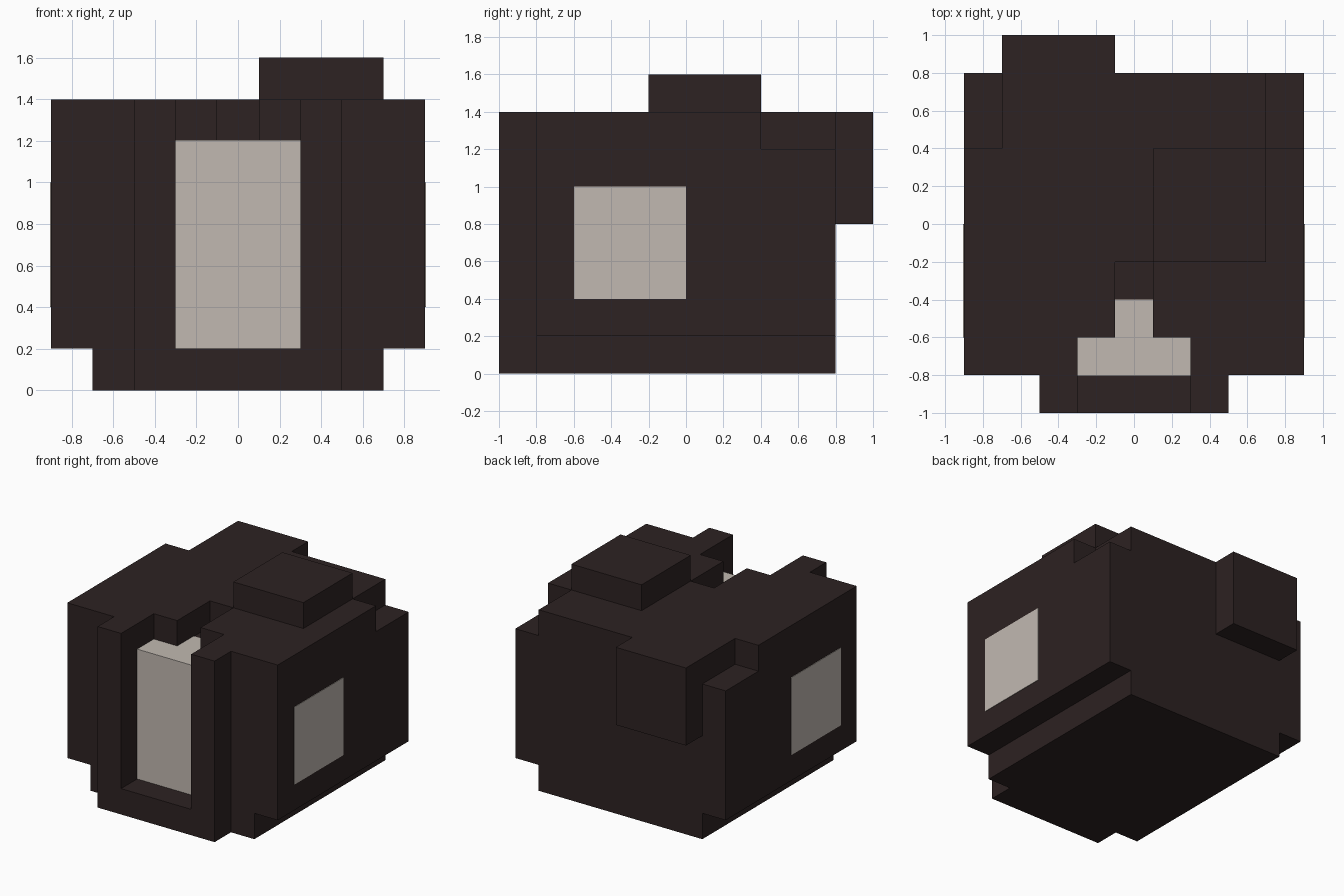
import bpy, bmesh

cube = bpy.data.objects.get("Cube")
if cube:
    bpy.data.objects.remove(cube, do_unlink=True)


def material(name, rgb):
    m = bpy.data.materials.new(name)
    m.use_nodes = True
    colour = (*rgb, 1.0)
    m.diffuse_color = colour
    bsdf = next(n for n in m.node_tree.nodes if n.type == 'BSDF_PRINCIPLED')
    bsdf.inputs["Base Color"].default_value = colour
    bsdf.inputs["Roughness"].default_value = 0.8
    return m


DARK = material("dark brown", (0.026, 0.016, 0.016))
PALE = material("pale stone", (0.535, 0.485, 0.440))


def prism(name, outline, z0, z1, mat):
    """Extrude a plan outline from z0 up to z1."""
    bm = bmesh.new()
    face = bm.faces.new([bm.verts.new((x, y, z0)) for x, y in outline])
    ext = bmesh.ops.extrude_face_region(bm, geom=[face], use_keep_orig=True)
    top = [v for v in ext["geom"] if isinstance(v, bmesh.types.BMVert)]
    bmesh.ops.translate(bm, vec=(0, 0, z1 - z0), verts=top)
    bmesh.ops.recalc_face_normals(bm, faces=bm.faces)
    mesh = bpy.data.meshes.new(name)
    bm.to_mesh(mesh)
    bm.free()
    mesh.materials.append(mat)
    obj = bpy.data.objects.new(name, mesh)
    bpy.context.collection.objects.link(obj)
    return obj


def box(name, x0, x1, y0, y1, z0, z1, mat):
    return prism(name, [(x0, y0), (x1, y0), (x1, y1), (x0, y1)], z0, z1, mat)


def mirrored(half):
    """Close a right-hand half outline with its mirror image in x."""
    return half + [(-x, y) for x, y in reversed(half)]


T = 0.004  # thickness of the pale plates

# Base with the front sill
prism("base", mirrored([(0.5, -1), (0.5, -0.8), (0.7, -0.8), (0.7, 0.8)]), 0, 0.2, DARK)

# Main block
box("body", -0.9, 0.9, -0.8, 0.8, 0.2, 1.2, DARK)

# Top layer with stepped front slot and notched back corners
prism("top_layer", mirrored([(0.1, -0.2), (0.1, -0.6), (0.3, -0.6), (0.3, -0.8),
                             (0.9, -0.8), (0.9, 0.4), (0.7, 0.4), (0.7, 0.8)]),
      1.2, 1.4, DARK)

# Raised blocks on the roof and the back
box("roof_block", 0.1, 0.7, -0.2, 0.4, 1.4, 1.6, DARK)
box("back_block", -0.7, -0.1, 0.8, 1.0, 0.8, 1.4, DARK)

# Front posts and pale side panels
for side, s in (("left", 1), ("right", -1)):
    box(side + "_front_post", *sorted((0.3 * s, 0.5 * s)), -1, -0.8, 0.2, 1.4, DARK)
    box(side + "_side_panel", *sorted((0.9 * s, (0.9 + T) * s)), -0.6, 0, 0.4, 1.0, PALE)

# Pale front panel and the stepped plate in the slot above it
box("front_panel", -0.3, 0.3, -0.8 - T, -0.8, 0.2, 1.2 + T, PALE)
prism("slot_plate", mirrored([(0.3, -0.8), (0.3, -0.6), (0.1, -0.6), (0.1, -0.4)]),
      1.2, 1.2 + T, PALE)
